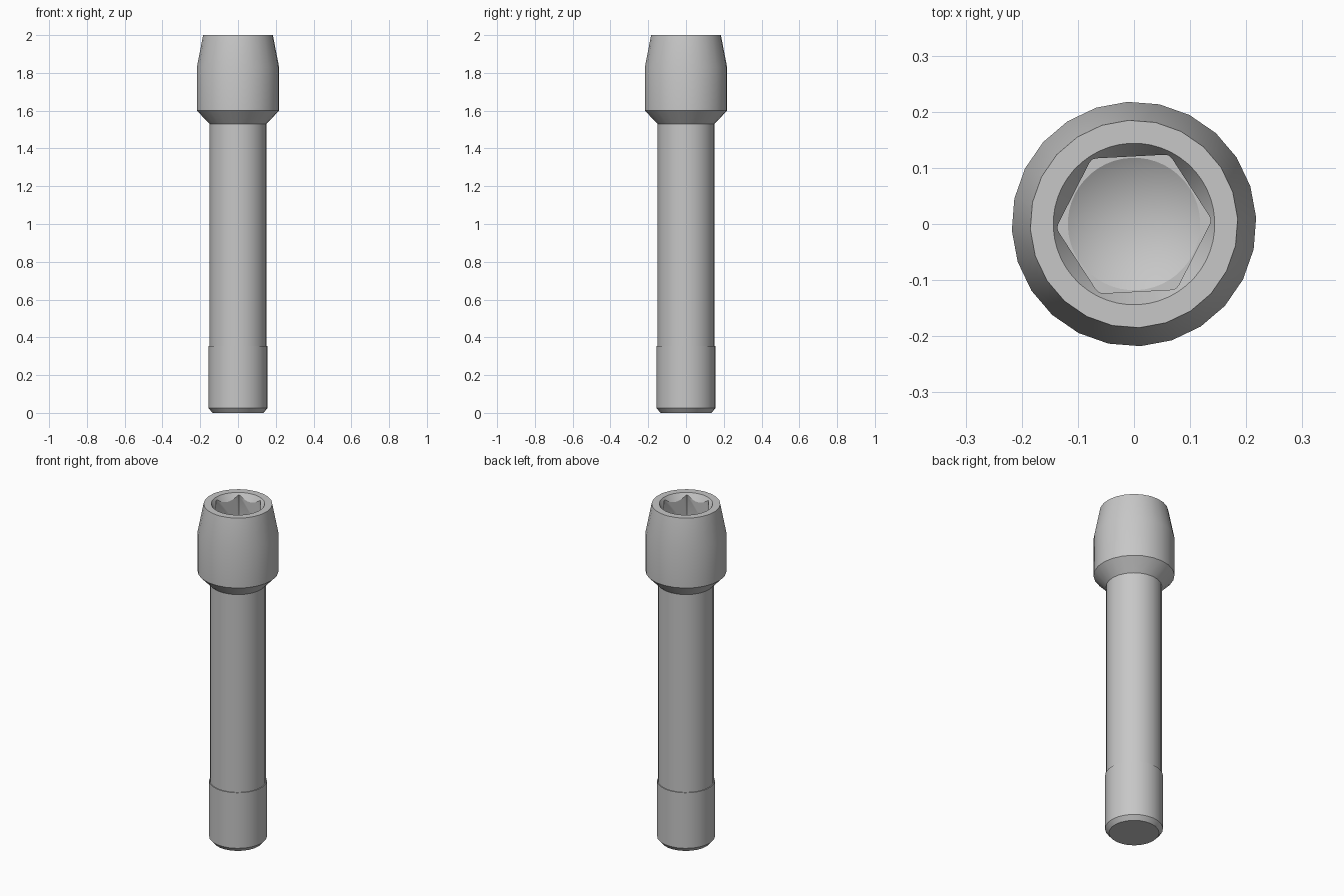
import bpy
import bmesh
import math

if "Cube" in bpy.data.objects:
    bpy.data.objects.remove(bpy.data.objects["Cube"], do_unlink=True)

steel = bpy.data.materials.new("grey_steel")
steel.use_nodes = True
grey = (0.57, 0.57, 0.57, 1)
steel.diffuse_color = grey
steel.node_tree.nodes["Principled BSDF"].inputs["Base Color"].default_value = grey

TURN = math.radians(3)


def lathe(name, profile, sides):
    """Stack rings of (radius, height) from bottom to top; radius 0 makes a tip."""
    bm = bmesh.new()
    rings = []
    for r, z in profile:
        if r == 0:
            rings.append([bm.verts.new((0, 0, z))] * sides)
        else:
            angles = [TURN + math.tau * i / sides for i in range(sides)]
            rings.append([bm.verts.new((r * math.cos(a), r * math.sin(a), z)) for a in angles])
    for low, high in zip(rings, rings[1:]):
        for i in range(sides):
            j = (i + 1) % sides
            corners = dict.fromkeys((low[i], low[j], high[j], high[i]))
            bm.faces.new(list(corners))
    # flat end caps
    if profile[0][0]:
        bm.faces.new(rings[0][::-1])
    if profile[-1][0]:
        bm.faces.new(rings[-1])
    bmesh.ops.recalc_face_normals(bm, faces=bm.faces)
    mesh = bpy.data.meshes.new(name)
    bm.to_mesh(mesh)
    bm.free()
    mesh.materials.append(steel)
    obj = bpy.data.objects.new(name, mesh)
    bpy.context.collection.objects.link(obj)
    return obj


# Chamfered tip, thicker end section, plain shank and tapered head
bolt = lathe("socket_bolt", [
    (0.135, 0), (0.156, 0.025), (0.156, 0.355), (0.151, 0.355),
    (0.151, 1.53), (0.218, 1.60), (0.218, 1.83), (0.185, 2.0)], 24)

# Socket cutters: countersink, hexagon recess, drilled cone floor
cutters = [
    lathe("countersink_cutter", [(0.114, 1.95), (0.144, 2.0), (0.150, 2.01)], 48),
    lathe("hexagon_cutter", [(0.139, 1.80), (0.139, 1.985), (0.12, 2.02)], 6),
    lathe("drill_cutter", [(0, 1.73), (0.118, 1.80), (0.118, 1.9)], 48),
]

bpy.ops.object.select_all(action="DESELECT")
bpy.context.view_layer.objects.active = bolt
bolt.select_set(True)
for cutter in cutters:
    cutter.hide_render = True
    cut = bolt.modifiers.new(cutter.name, "BOOLEAN")
    cut.operation = "DIFFERENCE"
    cut.solver = "EXACT"
    cut.object = cutter
    bpy.ops.object.modifier_apply(modifier=cut.name)
    bpy.data.objects.remove(cutter, do_unlink=True)

bpy.ops.object.shade_smooth_by_angle(angle=math.radians(30))
